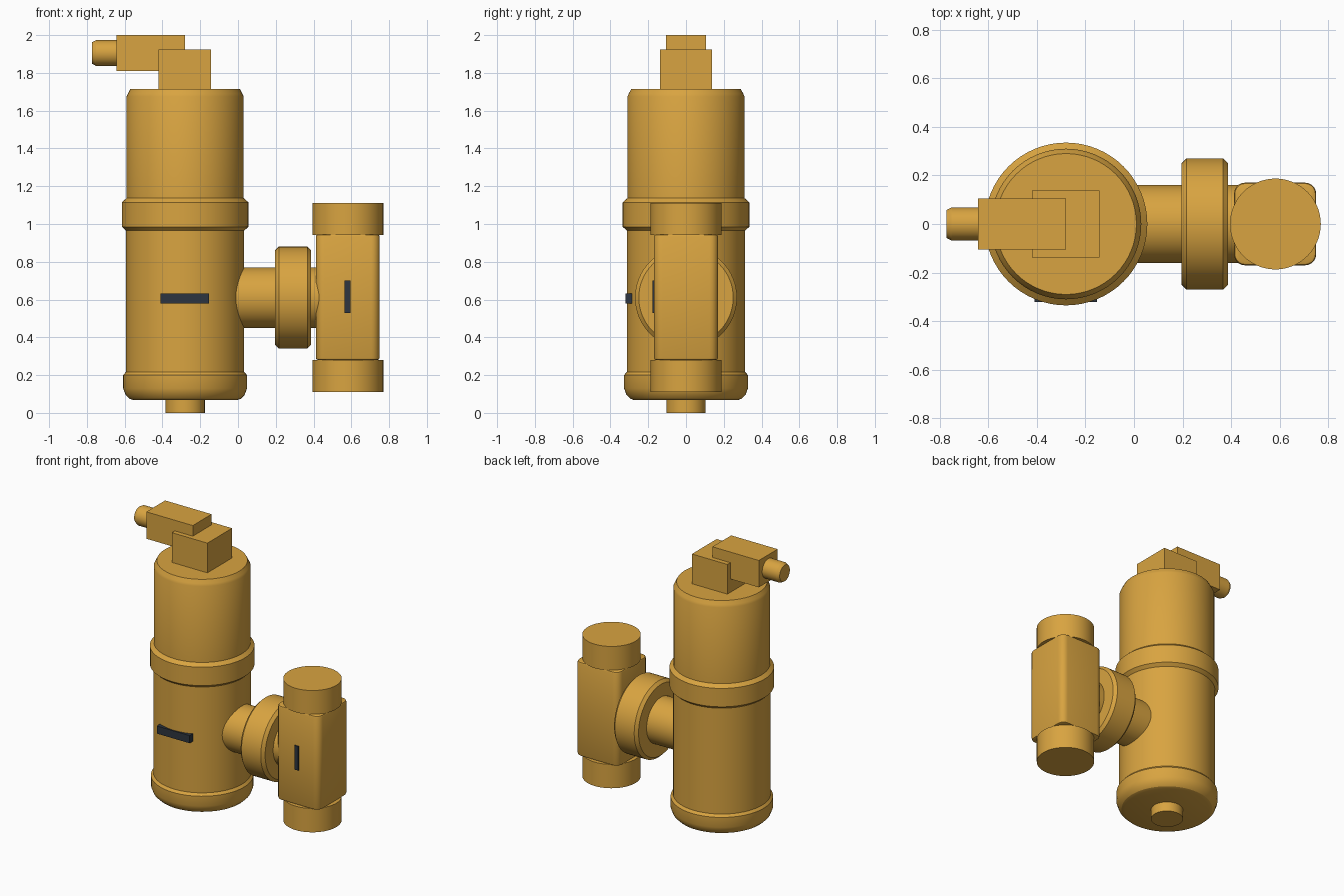
import bpy, bmesh, math
from mathutils import Matrix

if "Cube" in bpy.data.objects:
    bpy.data.objects.remove(bpy.data.objects["Cube"])


def material(name, rgb):
    m = bpy.data.materials.new(name)
    m.diffuse_color = (*rgb, 1)
    m.use_nodes = True
    m.node_tree.nodes["Principled BSDF"].inputs["Base Color"].default_value = m.diffuse_color
    return m


BRASS = material("brass", (0.69, 0.37, 0.052))
DARK = material("dark label", (0.027, 0.036, 0.05))


def finish(name, bm, mat, smooth=True):
    bmesh.ops.recalc_face_normals(bm, faces=bm.faces)
    me = bpy.data.meshes.new(name)
    bm.to_mesh(me)
    bm.free()
    me.materials.append(mat)
    ob = bpy.data.objects.new(name, me)
    bpy.context.collection.objects.link(ob)
    if smooth:
        bpy.ops.object.select_all(action='DESELECT')
        ob.select_set(True)
        bpy.context.view_layer.objects.active = ob
        bpy.ops.object.shade_smooth_by_angle(angle=math.radians(25))
    return ob


def lathe(name, profile, origin, along_x=False, n=64):
    """Closed solid of revolution from (radius, distance along axis) pairs."""
    bm = bmesh.new()
    rings = [[bm.verts.new((r * math.cos(2 * math.pi * i / n),
                            r * math.sin(2 * math.pi * i / n), h))
              for i in range(n)] for r, h in profile]
    for a, b in zip(rings, rings[1:]):
        for i in range(n):
            j = (i + 1) % n
            bm.faces.new((a[i], a[j], b[j], b[i]))
    bm.faces.new(rings[0])
    bm.faces.new(rings[-1])
    rot = Matrix.Rotation(math.pi / 2, 4, 'Y') if along_x else Matrix()
    bm.transform(Matrix.Translation(origin) @ rot)
    return finish(name, bm, BRASS)


def box(name, lo, hi, mat=BRASS, corner=0, rim=0):
    """Box with optional rounded upright edges and softened end rims."""
    bm = bmesh.new()
    bmesh.ops.create_cube(bm, size=1)
    for v in bm.verts:
        v.co = [l + (c + 0.5) * (h - l) for c, l, h in zip(v.co, lo, hi)]
    if corner:
        up = [e for e in bm.edges
              if abs(e.verts[0].co.z - e.verts[1].co.z) > 0.01]
        bmesh.ops.bevel(bm, geom=up, offset=corner, segments=5,
                        profile=0.5, affect='EDGES')
    if rim:
        ends = [e for e in bm.edges
                if abs(e.verts[0].co.z - e.verts[1].co.z) < 1e-4]
        bmesh.ops.bevel(bm, geom=ends, offset=rim, segments=2,
                        profile=0.5, affect='EDGES')
    return finish(name, bm, mat, smooth=corner > 0)


X = -0.28   # main vessel axis
V = 0.582   # side fitting axis
Z = 0.61    # connecting pipe height

# Main vessel
lathe("vessel_base", [(0.275, 0.068), (0.295, 0.075), (0.315, 0.095),
                      (0.328, 0.13), (0.328, 0.2), (0.313, 0.217)], (X, 0, 0))
lathe("vessel_lower", [(0.313, 0.2), (0.313, 0.98)], (X, 0, 0))
lathe("vessel_collar", [(0.313, 0.965), (0.335, 0.985), (0.335, 1.115),
                        (0.31, 1.137)], (X, 0, 0))
lathe("vessel_upper", [(0.31, 1.12), (0.31, 1.675), (0.303, 1.69),
                       (0.29, 1.715)], (X, 0, 0))
lathe("drain_plug", [(0.104, 0), (0.104, 0.08)], (X, 0, 0))

# Air vent on top
box("vent_block", (-0.42, -0.138, 1.71), (-0.143, 0.138, 1.925))
box("vent_arm", (-0.643, -0.105, 1.81), (-0.28, 0.105, 2.0))
lathe("vent_nozzle", [(0.057, -0.772), (0.068, -0.752), (0.068, -0.63)],
      (0, 0, 1.905), True)

# Connecting pipe and union nut
lathe("side_pipe", [(0.16, -0.02), (0.16, 0.47)], (0, 0, Z), True)
lathe("union_nut", [(0.25, 0.196), (0.27, 0.216), (0.27, 0.367),
                    (0.25, 0.387)], (0, 0, Z), True)

# Side fitting
box("fitting_body", (0.412, -0.17, 0.28), (0.75, 0.17, 0.945),
    corner=0.045, rim=0.012)
for name, z in (("fitting_lower_end", 0.11), ("fitting_upper_end", 0.943)):
    lathe(name, [(0.187, z), (0.187, z + 0.169)], (V, 0, 0))

# Labels
box("vessel_label", (-0.41, -0.321, 0.578), (-0.153, -0.28, 0.632), DARK)
box("fitting_label", (0.565, -0.178, 0.53), (0.595, -0.169, 0.70), DARK)
